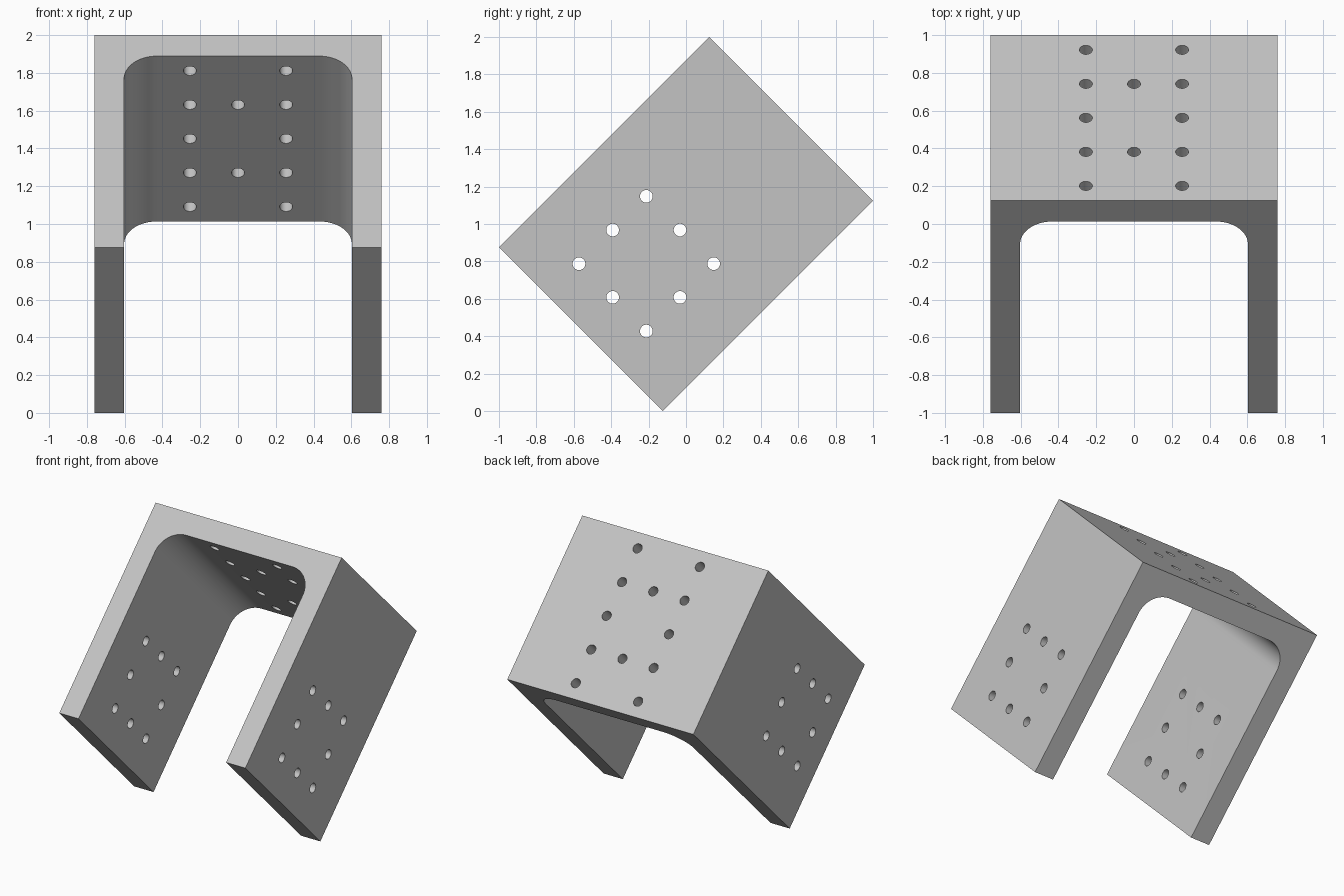
import bpy, bmesh, math
from mathutils import Matrix, Vector

if "Cube" in bpy.data.objects:
    bpy.data.objects.remove(bpy.data.objects["Cube"])

HALF_W, HALF_D, HALF_L = 0.76, 0.619, 0.795   # half width, depth, leg length
WALL, FILLET = 0.157, 0.17
PITCH, HOLE_R, RING_Z = 0.2546, 0.034, -0.30

steel = bpy.data.materials.new("grey steel")
steel.use_nodes = True
colour = (0.55, 0.55, 0.55, 1)
steel.diffuse_color = colour
steel.node_tree.nodes["Principled BSDF"].inputs["Base Color"].default_value = colour


def make_object(name, bm):
    mesh = bpy.data.meshes.new(name)
    bmesh.ops.recalc_face_normals(bm, faces=bm.faces)
    bm.to_mesh(mesh)
    bm.free()
    mesh.materials.append(steel)
    obj = bpy.data.objects.new(name, mesh)
    bpy.context.collection.objects.link(obj)
    return obj


# U-shaped profile with filleted inner corners, extruded through the depth
inner, roof, steps = HALF_W - WALL, HALF_L - WALL, 16
right = [(HALF_W, HALF_L), (HALF_W, -HALF_L), (inner, -HALF_L)]
for i in range(steps + 1):
    a = math.pi / 2 * i / steps
    right.append((inner - FILLET + FILLET * math.cos(a),
                  roof - FILLET + FILLET * math.sin(a)))
profile = right + [(-x, z) for x, z in reversed(right)]

bm = bmesh.new()
face = bm.faces.new([bm.verts.new((x, -HALF_D, z)) for x, z in profile])
ext = bmesh.ops.extrude_face_region(bm, geom=[face], use_keep_orig=True)
bmesh.ops.translate(bm, vec=(0, 2 * HALF_D, 0),
                    verts=[v for v in ext["geom"] if isinstance(v, bmesh.types.BMVert)])
bracket = make_object("u_bracket", bm)

# Drill pins for the holes
bm = bmesh.new()


def pin(centre, length, turn=Matrix()):
    bmesh.ops.create_cone(bm, cap_ends=True, segments=32, radius1=HOLE_R, radius2=HOLE_R,
                          depth=length, matrix=Matrix.Translation(Vector(centre)) @ turn)


# Ring of eight holes through both legs
sideways = Matrix.Rotation(math.pi / 2, 4, 'Y')
for i in (-1, 0, 1):
    for j in (-1, 0, 1):
        if i or j:
            pin((0, i * PITCH, RING_Z + j * PITCH), 2, sideways)

# Two rows of five holes plus two centre holes through the base plate
for j in range(-2, 3):
    for i in (-1, 0, 1):
        if i or abs(j) == 1:
            pin((i * PITCH, j * PITCH, HALF_L - WALL / 2), 2 * WALL)
drill = make_object("hole_cutter", bm)
drill.hide_render = True

# Cut the holes and bake the result
cut = bracket.modifiers.new("holes", 'BOOLEAN')
cut.operation, cut.solver, cut.object = 'DIFFERENCE', 'EXACT', drill
bpy.context.view_layer.objects.active = bracket
bracket.select_set(True)
drill.select_set(False)
bpy.ops.object.modifier_apply(modifier=cut.name)
bpy.data.objects.remove(drill)
bpy.ops.object.shade_smooth_by_angle(angle=math.radians(30))

# Tilt the bracket onto the edge of its legs
bracket.rotation_euler.x = -math.pi / 4
bracket.location.z = (HALF_L + HALF_D) / math.sqrt(2)
